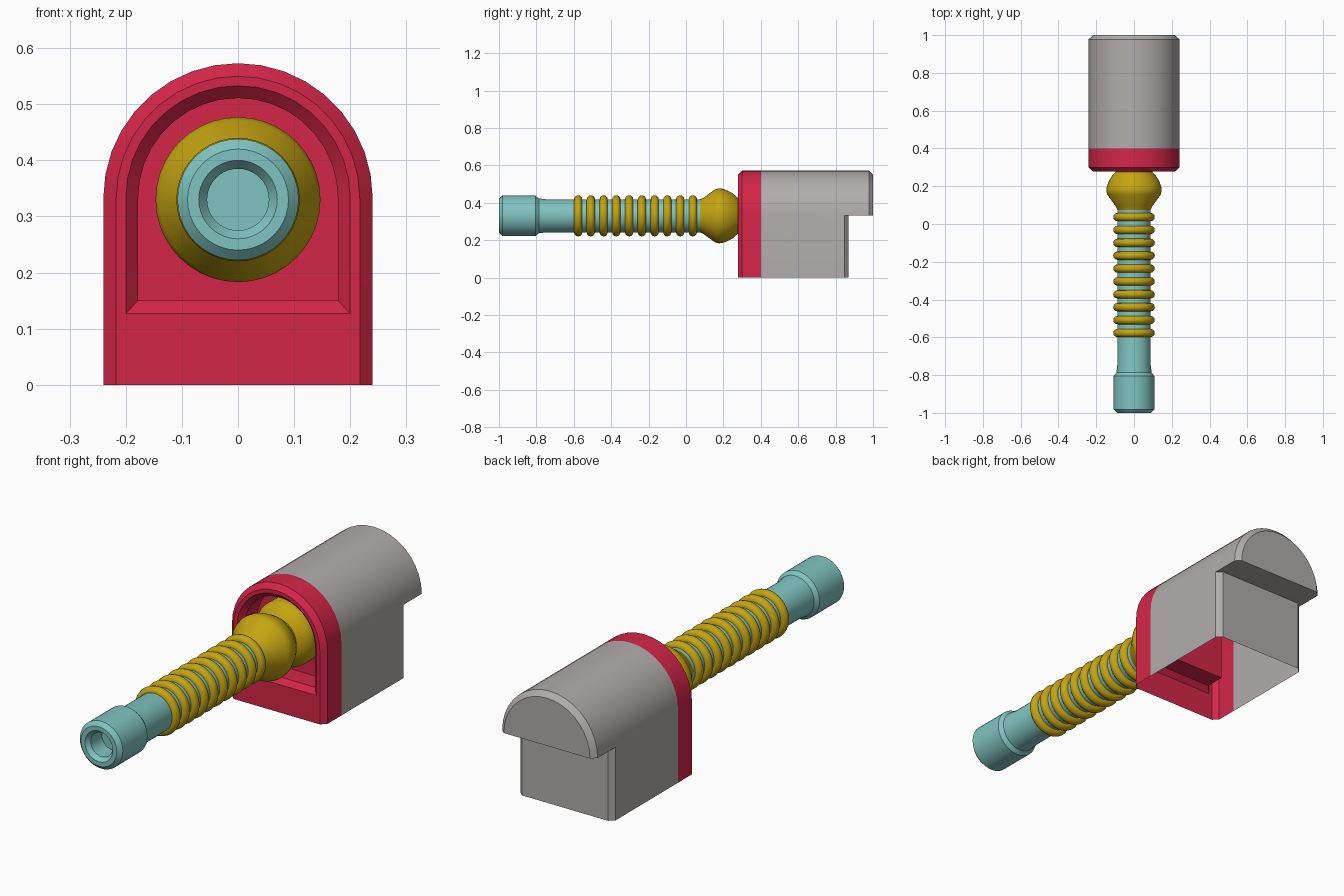
import bpy, bmesh, math

if "Cube" in bpy.data.objects:
    bpy.data.objects.remove(bpy.data.objects["Cube"])

AXIS_Z = 0.33     # height of the cable axis
ARCH_Z = 0.333    # spring line of the arched housing


def material(name, rgb):
    lin = [((c / 255 + 0.055) / 1.055) ** 2.4 for c in rgb]
    m = bpy.data.materials.new(name)
    m.diffuse_color = (*lin, 1)
    m.use_nodes = True
    m.node_tree.nodes["Principled BSDF"].inputs["Base Color"].default_value = m.diffuse_color
    return m


RED = material("red", (212, 38, 72))
GREY = material("warm grey", (177, 173, 172))
TEAL = material("teal", (128, 196, 192))
YELLOW = material("mustard yellow", (196, 164, 18))


def finish(name, bm, mat, angle=32):
    bmesh.ops.remove_doubles(bm, verts=bm.verts, dist=0.0002)
    bmesh.ops.recalc_face_normals(bm, faces=bm.faces)
    me = bpy.data.meshes.new(name)
    bm.to_mesh(me)
    bm.free()
    me.materials.append(mat)
    ob = bpy.data.objects.new(name, me)
    bpy.context.collection.objects.link(ob)
    bpy.ops.object.select_all(action='DESELECT')
    ob.select_set(True)
    bpy.context.view_layer.objects.active = ob
    bpy.ops.object.shade_smooth_by_angle(angle=math.radians(angle))
    return ob


def lathe(bm, profile, closed=False, seg=40):
    """Revolve (radius, y) points around the cable axis."""
    rings = []
    for r, y in profile:
        if r == 0:
            rings.append([bm.verts.new((0, y, AXIS_Z))] * seg)
        else:
            rings.append([bm.verts.new((r * math.sin(a), y, AXIS_Z + r * math.cos(a)))
                          for a in (2 * math.pi * i / seg for i in range(seg))])
    pairs = list(zip(rings, rings[1:]))
    if closed:
        pairs.append((rings[-1], rings[0]))
    for a, b in pairs:
        for i in range(seg):
            j = (i + 1) % seg
            bm.faces.new(list(dict.fromkeys((a[i], a[j], b[j], b[i]))))


def arch(bm, y, r, base, seg=18):
    """Arch outline from the right foot over the top to the left foot."""
    pts = [(r * math.cos(math.pi * i / seg), ARCH_Z + r * math.sin(math.pi * i / seg))
           for i in range(seg + 1)]
    if base < ARCH_Z:
        pts = [(r, base)] + pts + [(-r, base)]
    return [bm.verts.new((x, y, z)) for x, z in pts]


def bridge(bm, a, b, closed=False):
    n = len(a)
    for i in range(n if closed else n - 1):
        j = (i + 1) % n
        bm.faces.new((a[i], a[j], b[j], b[i]))


# Cable core with hollow plug at the front
bm = bmesh.new()
lathe(bm, [(0, -0.90), (0.055, -0.90), (0.055, -0.98), (0.07, -1.0), (0.09, -1.0),
           (0.108, -0.982), (0.108, -0.805), (0.093, -0.787), (0.093, -0.785),
           (0.088, -0.745), (0.088, 0.10)])
finish("cable_and_plug", bm, TEAL)

# Ribbed sleeve rings
bm = bmesh.new()
for k in range(10):
    yc = -0.577 + 0.0682 * k
    lathe(bm, [(0.088 + 0.022 * math.cos(t), yc + 0.022 * math.sin(t))
               for t in (2 * math.pi * i / 12 for i in range(12))], closed=True)
finish("sleeve_rings", bm, YELLOW, 40)

# Bulb joint: front bulb, neck, and rear bulb inside the pocket
bm = bmesh.new()
lathe(bm, [(0.086, 0.07), (0.098, 0.095), (0.141, 0.155), (0.147, 0.175), (0.145, 0.195),
           (0.136, 0.22), (0.12, 0.25), (0.098, 0.275), (0.098, 0.28), (0.12, 0.295),
           (0.138, 0.315), (0.147, 0.34), (0.147, 0.39)])
finish("bulb_joint", bm, YELLOW)

# Red front collar, open below, with a recessed arched pocket
bm = bmesh.new()
outer = [arch(bm, y, r, 0) for y, r in ((0.40, 0.24), (0.30, 0.24), (0.278, 0.217))]
pocket = [arch(bm, y, r, b) for y, r, b in
          ((0.278, 0.20, 0.127), (0.30, 0.178, 0.15), (0.39, 0.178, 0.15))]
for a, b in zip(outer, outer[1:]):
    bridge(bm, a, b)
bridge(bm, outer[-1], pocket[0], True)
for a, b in zip(pocket, pocket[1:]):
    bridge(bm, a, b, True)
bm.faces.new(pocket[-1])
finish("front_collar", bm, RED)

# Grey housing, open below, with an overhanging rear roof
bm = bmesh.new()
roof = [arch(bm, y, r, ARCH_Z) for y, r in
        ((0.40, 0.24), (0.848, 0.24), (0.978, 0.24), (1.0, 0.217))]
for a, b in zip(roof, roof[1:]):
    bridge(bm, a, b)
bm.faces.new(roof[-1])
plan = [(0.24, 0.40), (0.24, 0.848), (0.217, 0.87),
        (-0.217, 0.87), (-0.24, 0.848), (-0.24, 0.40)]
low, high = [[bm.verts.new((x, y, z)) for x, y in plan] for z in (0, ARCH_Z)]
bridge(bm, low, high)
under = [(0.24, 0.848), (0.24, 0.978), (0.217, 1.0), (-0.217, 1.0),
         (-0.24, 0.978), (-0.24, 0.848), (-0.217, 0.87), (0.217, 0.87)]
bm.faces.new([bm.verts.new((x, y, ARCH_Z)) for x, y in under])
finish("rear_housing", bm, GREY)
